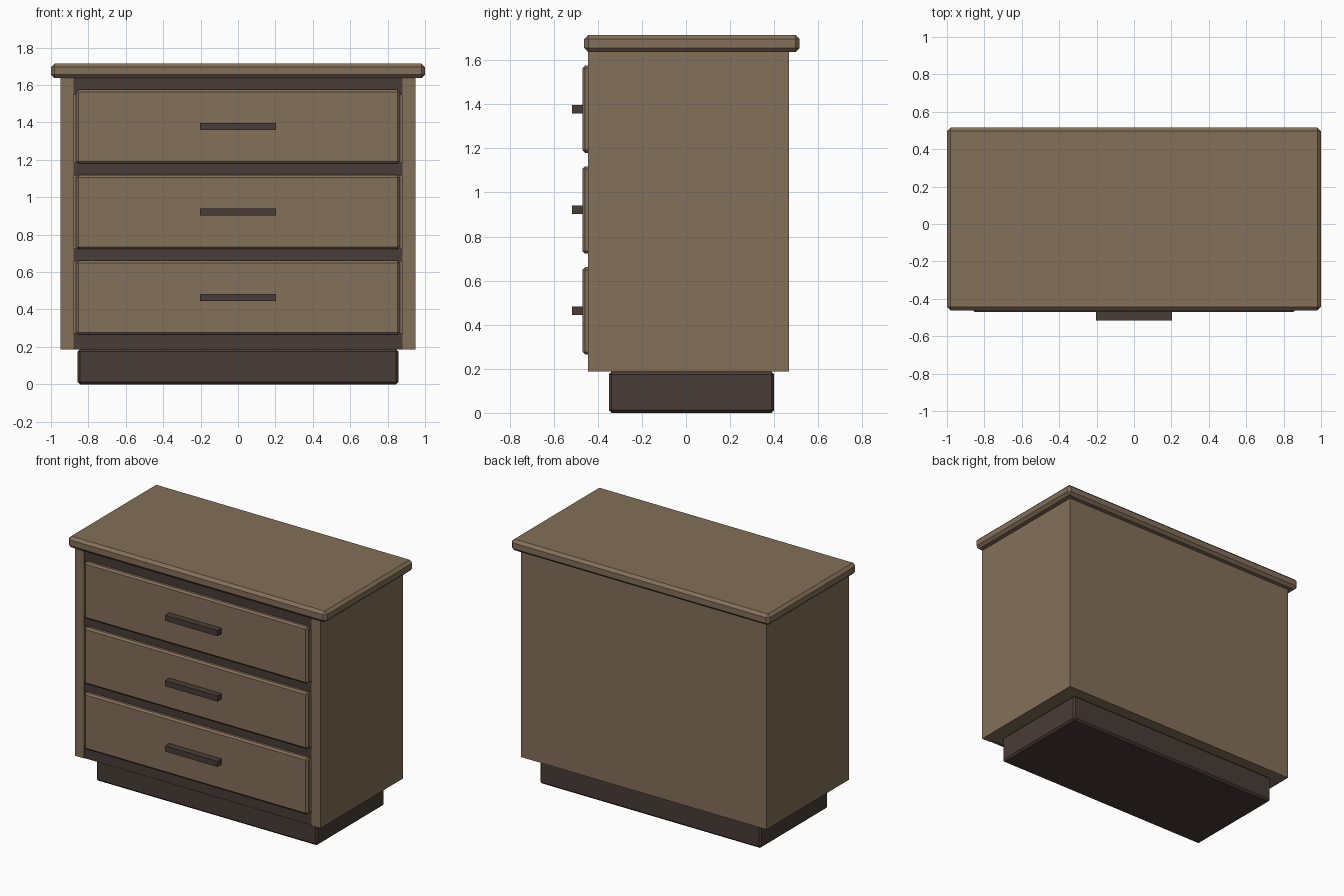
import bpy

cube = bpy.data.objects.get("Cube")
if cube:
    bpy.data.objects.remove(cube, do_unlink=True)


def material(name, rgb):
    mat = bpy.data.materials.new(name)
    mat.use_nodes = True
    mat.diffuse_color = (*rgb, 1)
    mat.node_tree.nodes["Principled BSDF"].inputs["Base Color"].default_value = (*rgb, 1)
    return mat


wood = material("warm brown wood", (0.23, 0.16, 0.10))
dark = material("dark brown wood", (0.066, 0.045, 0.038))


def box(name, x, y, z, mat, bevel=0):
    """Box from (low, high) ranges on each axis, with optional chamfered edges."""
    ranges = (x, y, z)
    bpy.ops.mesh.primitive_cube_add(size=1, location=[(a + b) / 2 for a, b in ranges])
    obj = bpy.context.object
    obj.name = name
    obj.scale = [b - a for a, b in ranges]
    bpy.ops.object.transform_apply(location=False, rotation=False, scale=True)
    obj.data.materials.append(mat)
    if bevel:
        mod = obj.modifiers.new("chamfer", "BEVEL")
        mod.width = bevel
        mod.segments = 1
    return obj


FRONT, BACK = -0.445, 0.468
BOTTOM, TOP = 0.187, 1.637
INNER = 0.88

# Plinth and overhanging top
box("plinth", (-0.857, 0.857), (-0.35, 0.40), (0, BOTTOM), dark, 0.013)
box("top_board", (-1, 1), (-0.462, 0.516), (TOP, 1.715), wood, 0.019)

# Carcass: solid core between two side panels that stand slightly proud
box("carcass_core", (-INNER, INNER), (FRONT + 0.015, BACK), (BOTTOM, TOP), wood)
for side, a, b in (("right", -0.95, -INNER), ("left", INNER, 0.95)):
    box(side + "_side_panel", (a, b), (FRONT, BACK), (BOTTOM, TOP), wood)

# Dark rails above, between and below the drawers
rails = {"bottom": (BOTTOM, 0.275), "lower": (0.657, 0.727),
         "upper": (1.115, 1.187), "top": (1.55, TOP)}
for name, z in rails.items():
    box(name + "_rail", (-INNER, INNER), (FRONT + 0.005, FRONT + 0.03), z, dark)

# Three drawer fronts, each with a bar handle
for i, name in enumerate(("bottom", "middle", "top")):
    low = 0.265 + i * 0.4575
    box(name + "_drawer", (-0.865, 0.865), (-0.47, FRONT + 0.016),
        (low, low + 0.396), wood, 0.012)
    box(name + "_handle", (-0.203, 0.203), (-0.517, -0.465),
        (low + 0.179, low + 0.218), dark)
